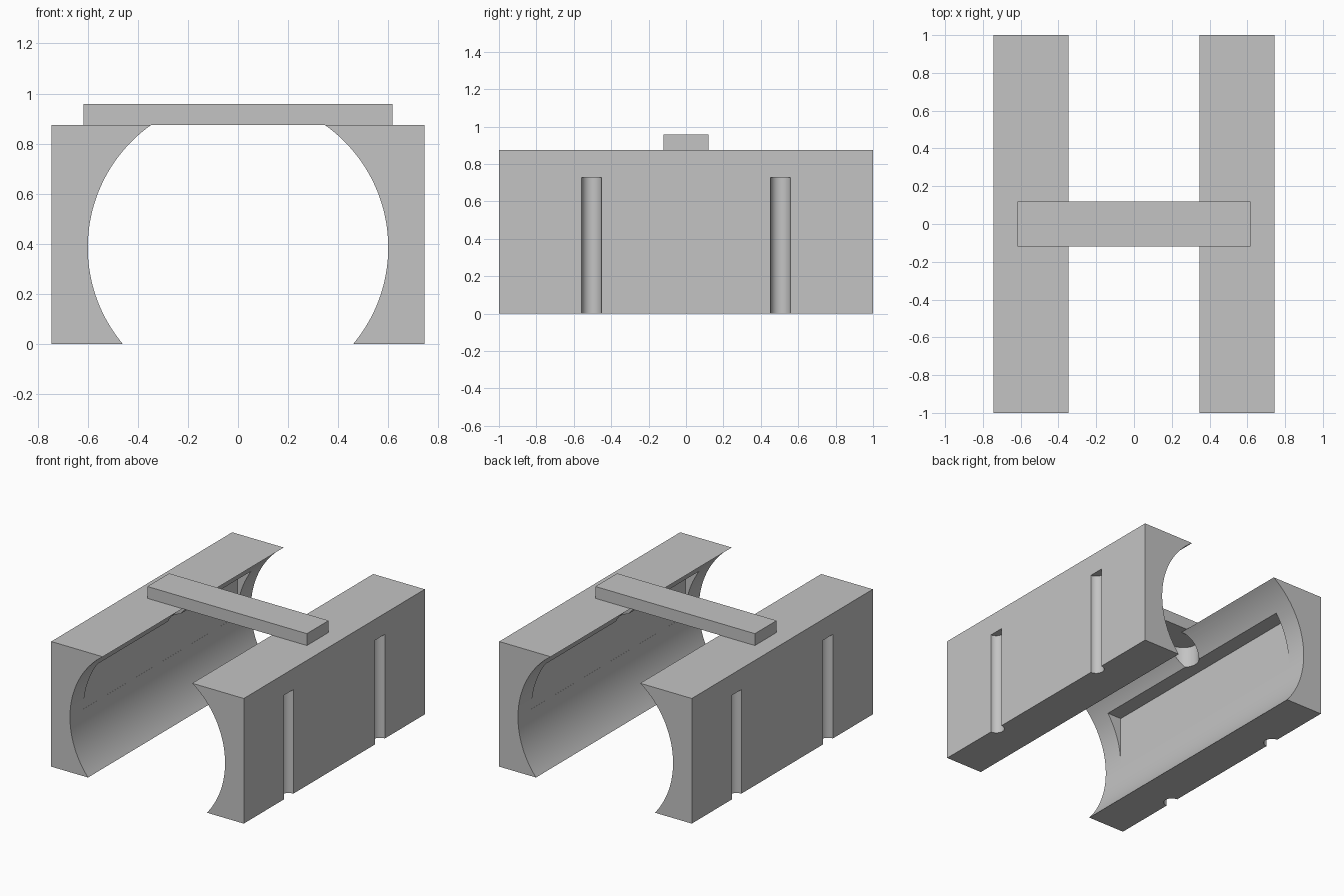
import bpy, bmesh, math
from mathutils import Matrix

if "Cube" in bpy.data.objects:
    bpy.data.objects.remove(bpy.data.objects["Cube"], do_unlink=True)

HEIGHT, HALF_WIDTH = 0.875, 0.745
BORE_R, BORE_Z = 0.6, 0.385
POCKET_TOP = 0.728

grey = bpy.data.materials.new("plain_grey")
grey.use_nodes = True
colour = (0.55, 0.55, 0.55, 1)
grey.diffuse_color = colour
grey.node_tree.nodes["Principled BSDF"].inputs["Base Color"].default_value = colour


def finish(name, bm):
    bmesh.ops.recalc_face_normals(bm, faces=bm.faces)
    mesh = bpy.data.meshes.new(name)
    bm.to_mesh(mesh)
    bm.free()
    mesh.materials.append(grey)
    obj = bpy.data.objects.new(name, mesh)
    bpy.context.collection.objects.link(obj)
    return obj


def box(name, x, y, z):
    bm = bmesh.new()
    size = [b - a for a, b in (x, y, z)]
    mid = [(a + b) / 2 for a, b in (x, y, z)]
    bmesh.ops.create_cube(bm, size=1, matrix=Matrix.Translation(mid) @ Matrix.Diagonal((*size, 1)))
    return finish(name, bm)


def rod(name, x, y, z, radius):
    bm = bmesh.new()
    bmesh.ops.create_cone(bm, cap_ends=True, segments=48, radius1=radius, radius2=radius,
                          depth=z[1] - z[0], matrix=Matrix.Translation((x, y, sum(z) / 2)))
    return finish(name, bm)


def activate(obj):
    bpy.ops.object.select_all(action='DESELECT')
    obj.select_set(True)
    bpy.context.view_layer.objects.active = obj


def cut(obj, cutter):
    cutter.hide_render = True
    mod = obj.modifiers.new("cut", 'BOOLEAN')
    mod.operation, mod.solver, mod.object = 'DIFFERENCE', 'EXACT', cutter
    activate(obj)
    bpy.ops.object.modifier_apply(modifier=mod.name)
    bpy.data.objects.remove(cutter, do_unlink=True)


def side_block(name, side):
    # Block profile with the concave bore on its inner face
    low = math.asin(-BORE_Z / BORE_R)
    high = math.asin((HEIGHT - BORE_Z) / BORE_R)
    steps = 48
    angles = [low + (high - low) * i / steps for i in range(steps + 1)]
    profile = [(BORE_R * math.cos(a), BORE_Z + BORE_R * math.sin(a)) for a in angles]
    profile += [(HALF_WIDTH, HEIGHT), (HALF_WIDTH, 0)]
    bm = bmesh.new()
    face = bm.faces.new([bm.verts.new((side * x, -1, z)) for x, z in profile])
    ext = bmesh.ops.extrude_face_region(bm, geom=[face])
    moved = [g for g in ext["geom"] if isinstance(g, bmesh.types.BMVert)]
    bmesh.ops.translate(bm, verts=moved, vec=(0, 2, 0))
    block = finish(name, bm)

    # Long pocket in the upper half of the bore
    xs = sorted((side * 0.2, side * 0.6005))
    cut(block, box("pocket_cutter", xs, (-0.85, 0.85), (BORE_Z, POCKET_TOP)))
    # Round hole from the top into the pocket, under the crossbar
    cut(block, rod("hole_cutter", side * 0.42, 0, (0.6, 1), 0.1))
    # Half-round grooves on the outer face
    for y in (-0.505, 0.505):
        cut(block, rod("groove_cutter", side * HALF_WIDTH, y, (-0.1, POCKET_TOP), 0.053))

    activate(block)
    bpy.ops.object.shade_smooth_by_angle(angle=math.radians(30))


side_block("left_block", 1)
side_block("right_block", -1)

# Bar joining the two blocks
box("crossbar", (-0.617, 0.617), (-0.12, 0.12), (HEIGHT, 0.958))
